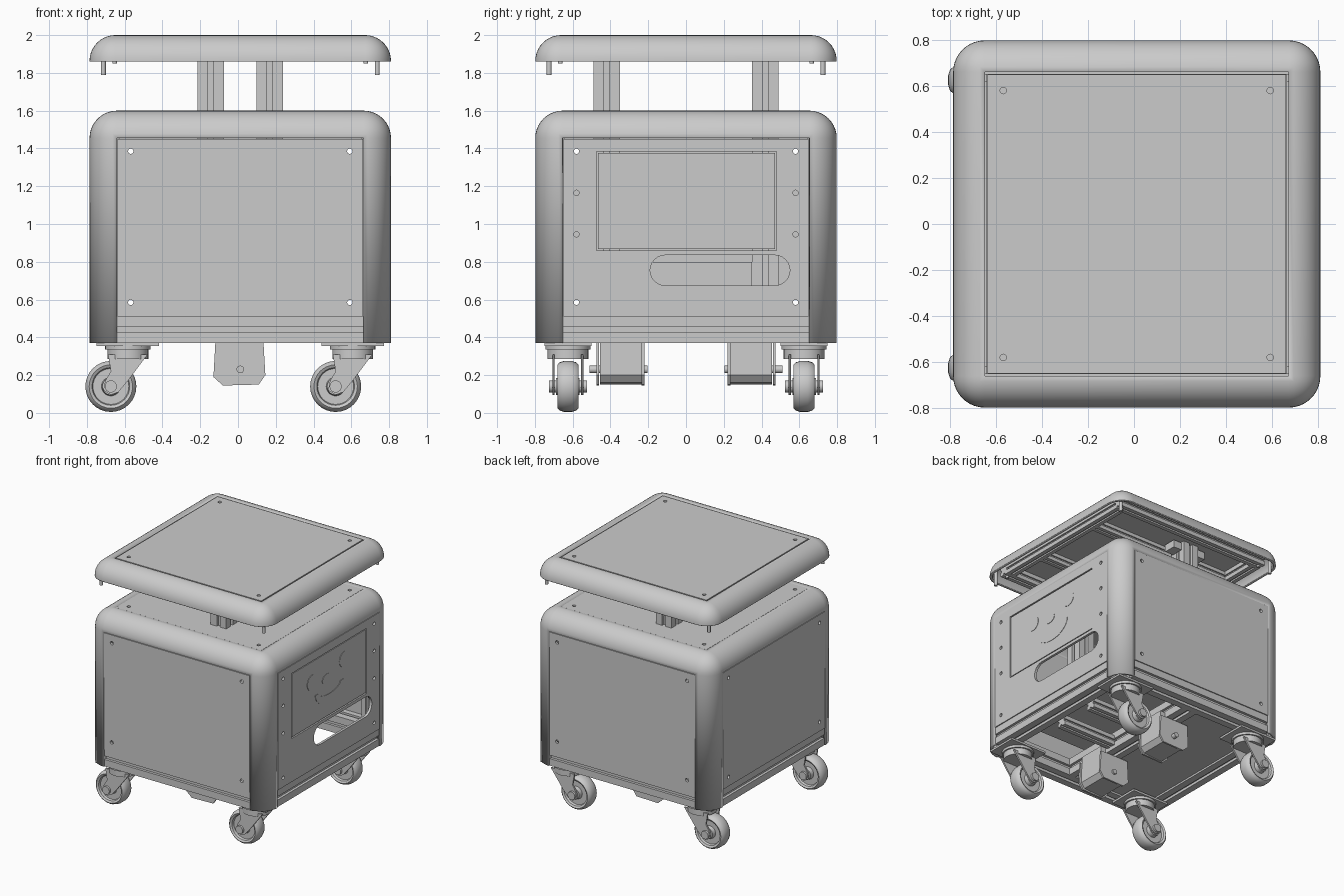
import bpy, bmesh, math
from mathutils import Vector, Matrix

if "Cube" in bpy.data.objects:
    bpy.data.objects.remove(bpy.data.objects["Cube"])

grey = bpy.data.materials.new("plain_grey")
grey.use_nodes = True
GREY = (0.6, 0.6, 0.6, 1)
grey.diffuse_color = GREY
grey.node_tree.nodes["Principled BSDF"].inputs["Base Color"].default_value = GREY

CX = 0.012       # cabinet centre in x
HALF = 0.798     # cabinet half width
R = 0.145        # edge rounding
P = HALF - R     # half width of the flat panels


def finish(name, bm, smooth=True):
    bmesh.ops.recalc_face_normals(bm, faces=bm.faces)
    mesh = bpy.data.meshes.new(name)
    bm.to_mesh(mesh)
    bm.free()
    ob = bpy.data.objects.new(name, mesh)
    bpy.context.collection.objects.link(ob)
    mesh.materials.append(grey)
    if smooth:
        activate(ob)
        bpy.ops.object.shade_smooth_by_angle(angle=math.radians(35))
    return ob


def activate(ob):
    bpy.ops.object.select_all(action='DESELECT')
    ob.select_set(True)
    bpy.context.view_layer.objects.active = ob


def place(axis, u, v, w):
    return {'x': (w, u, v), 'y': (u, w, v), 'z': (u, v, w)}[axis]


def add_prism(bm, pts, axis, a, b):
    lo = [bm.verts.new(place(axis, u, v, a)) for u, v in pts]
    hi = [bm.verts.new(place(axis, u, v, b)) for u, v in pts]
    bm.faces.new(lo)
    bm.faces.new(hi)
    n = len(pts)
    for i in range(n):
        j = (i + 1) % n
        bm.faces.new((lo[i], lo[j], hi[j], hi[i]))


def prism(name, pts, axis, a, b):
    bm = bmesh.new()
    add_prism(bm, pts, axis, a, b)
    return finish(name, bm)


def circle(u, v, r, n=24, rv=None):
    t = [2 * math.pi * i / n for i in range(n)]
    return [(u + r * math.cos(a), v + (rv or r) * math.sin(a)) for a in t]


def rect(u0, u1, v0, v1):
    return [(u0, v0), (u1, v0), (u1, v1), (u0, v1)]


def stadium(u0, u1, v0, v1, n=12):
    r, v = (v1 - v0) / 2, (v0 + v1) / 2
    t = [math.pi * i / n - math.pi / 2 for i in range(n + 1)]
    return ([(u1 - r + r * math.cos(a), v + r * math.sin(a)) for a in t] +
            [(u0 + r - r * math.cos(a), v - r * math.sin(a)) for a in t])


def extrusion(name, axis, u, v, size, a, b):
    # square rail with a slot along each side
    h, s = size / 2, size * 0.1
    pts = []
    for k in range(4):
        c, d = [(1, 0), (0, 1), (-1, 0), (0, -1)][k]
        for x, y in ((h, -h), (h, -s), (h * 0.7, -s), (h * 0.7, s), (h, s)):
            pts.append((u + x * c - y * d, v + x * d + y * c))
    return prism(name, pts, axis, a, b)


def panel(name, outline, holes, axis, a, b):
    # flat plate with holes cut through it
    ob = prism(name, outline, axis, a, b)
    bm = bmesh.new()
    for h in holes:
        add_prism(bm, h, axis, min(a, b) - 0.05, max(a, b) + 0.05)
    cutter = finish("cutter", bm, False)
    cutter.hide_render = True
    mod = ob.modifiers.new("holes", 'BOOLEAN')
    mod.object = cutter
    mod.solver = 'EXACT'
    activate(ob)
    bpy.ops.object.modifier_apply(modifier=mod.name)
    bpy.data.objects.remove(cutter)
    return ob


def shell(name, z0, z1, r):
    # rounded edges only; the flat openings take separate panels
    bm = bmesh.new()
    size = Matrix.Diagonal((2 * HALF, 2 * HALF, z1 - z0, 1))
    bmesh.ops.create_cube(bm, size=1, matrix=Matrix.Translation((CX, 0, (z0 + z1) / 2)) @ size)
    edges = [e for e in bm.edges if max(v.co.z for v in e.verts) > z1 - 0.01]
    bmesh.ops.bevel(bm, geom=edges, offset=r, segments=10, profile=0.5, affect='EDGES')
    bmesh.ops.delete(bm, geom=[f for f in bm.faces if f.calc_area() > 0.5], context='FACES')
    ob = finish(name, bm)
    mod = ob.modifiers.new("thickness", 'SOLIDIFY')
    mod.thickness = 0.02
    mod.offset = -1
    return ob


# Cabinet and lid shells with their top plates
G = P - 0.004
SCREWS = [(CX + sx * 0.58, sy * 0.58) for sx in (-1, 1) for sy in (-1, 1)]
SCREW_HOLES = [circle(u, v, 0.014) for u, v in SCREWS]
shell("cabinet_shell", 0.37, 1.6, R)
shell("lid_shell", 1.86, 2.0, 0.137)
for name, z in (("cabinet_top", 1.598), ("lid_top", 1.998)):
    panel(name, rect(CX - G, CX + G, -G, G), SCREW_HOLES, 'z', z - 0.02, z)

# Side panels
Z0, Z1 = 0.51, 1.451
for name, axis, c, w in (("front_panel", 'y', CX, -HALF), ("back_panel", 'y', CX, HALF),
                         ("right_panel", 'x', 0, CX - HALF)):
    holes = [circle(c + s * 0.58, z, 0.014) for s in (-1, 1) for z in (0.585, 1.385)]
    inner = w + (0.02 if w < 0 else -0.02)
    panel(name, rect(c - G, c + G, Z0, Z1), holes, axis, inner, w)

# Left panel with display opening and slot
X = CX + HALF
holes = [circle(s * 0.58, z, 0.014) for s in (-1, 1) for z in (0.585, 0.945, 1.165, 1.385)]
holes += [rect(-0.475, 0.48, 0.86, 1.385), stadium(-0.19, 0.55, 0.675, 0.835)]
panel("left_panel", rect(-G, G, Z0, Z1), holes, 'x', X - 0.02, X)
prism("display", rect(-0.467, 0.472, 0.868, 1.377), 'x', X - 0.02, X - 0.003)

# Face on the display
for name, pts in (("eye_front", circle(-0.21, 1.21, 0.062)), ("eye_back", circle(0.2, 1.245, 0.062)),
                  ("nose", circle(-0.02, 1.17, 0.06, rv=0.04))):
    prism(name, pts, 'x', X - 0.003, X)
arc = [math.pi * (1 + i / 16) for i in range(17)]
mouth = [(0.01 + 0.18 * math.cos(a), 1.09 + 0.12 * math.sin(a)) for a in arc]
mouth += [(0.01 + 0.14 * math.cos(a), 1.09 + 0.05 * math.sin(a)) for a in reversed(arc)]
prism("mouth", mouth, 'x', X - 0.003, X)

# Base frame rails, corner posts and cross rails
E = 0.14
for s in (-1, 1):
    edge = s * (HALF - 0.008 - E / 2)
    extrusion("base_rail_long", 'x', edge, 0.44, E, CX - P, CX + P)
    extrusion("base_rail_side", 'y', CX + edge, 0.44, E, -P, P)
    extrusion("cross_rail", 'x', s * 0.17, 0.44, 0.08, CX - P + 0.1, CX + P - 0.1)
    for t in (-1, 1):
        extrusion("corner_post", 'z', CX + s * 0.69, t * 0.69, 0.1, 0.375, 1.5)
extrusion("centre_rail", 'y', CX, 0.44, E, -P, P)
prism("floor_plate", rect(CX - P, -0.06, -P, P), 'z', 0.385, 0.4)
prism("shelf", rect(-0.6, 0.45, -0.6, 0.6), 'z', 0.6, 0.62)
prism("control_box", rect(-0.2, 0.3, -0.3, 0.35), 'z', 0.62, 0.8)

# Lift columns, on a diagonal
for x, y in ((0.168, -0.42), (-0.144, 0.42)):
    extrusion("lift_column", 'z', x, y, E, 0.62, 1.94)
    for s in (-1, 1):
        prism("column_bracket", rect(x + s * 0.075, x + s * 0.15, y - 0.05, y + 0.05), 'z', 1.87, 1.93)

# Lid underside frame, plate and locating pins
prism("lid_inner_plate", rect(CX - P, CX + P, -P, P), 'z', 1.945, 1.96)
for s in (-1, 1):
    extrusion("lid_rail_long", 'x', s * 0.66, 1.905, 0.08, CX - 0.7, CX + 0.7)
    extrusion("lid_rail_side", 'y', CX + s * 0.66, 1.905, 0.08, -0.62, 0.62)
    extrusion("lid_cross_rail", 'x', s * 0.3, 1.905, 0.07, CX - 0.62, CX + 0.62)
    for t in (-1, 1):
        prism("lid_pin", circle(CX + s * 0.725, t * 0.725, 0.013, 12), 'z', 1.79, 1.93)
        prism("lid_foot", circle(CX + s * 0.665, t * 0.665, 0.012, 12), 'z', 1.85, 1.87)

# Drive motors below the floor
case = [(-0.11, 0.42), (-0.115, 0.2), (-0.07, 0.15), (0.1, 0.16), (0.13, 0.2), (0.125, 0.42)]
flange = [(-0.12, 0.37), (-0.13, 0.19), (-0.08, 0.145), (0.11, 0.15), (0.145, 0.2), (0.135, 0.37)]
for s in (-1, 1):
    prism("motor_case", case, 'y', s * 0.235, s * 0.455)
    for y in (0.22, 0.46):
        prism("motor_flange", flange, 'y', s * y, s * (y + 0.015))
    prism("motor_shaft", circle(0.012, 0.23, 0.02), 'y', s * 0.205, s * 0.51)


# Casters
def wheel(name, x, y, z):
    bm = bmesh.new()
    half = [(0, 0.062), (0.045, 0.062), (0.05, 0.03), (0.095, 0.03), (0.1, 0.048),
            (0.115, 0.056), (0.127, 0.045), (0.135, 0.02)]
    pts = half + [(r, -w) for r, w in reversed(half)]
    ring = [bm.verts.new((x + r, y + w, z)) for r, w in pts]
    edges = [bm.edges.new(p) for p in zip(ring, ring[1:])]
    bmesh.ops.spin(bm, geom=ring + edges, cent=(x, y, z), axis=(0, 1, 0),
                   angle=2 * math.pi, steps=32, use_duplicate=False)
    bmesh.ops.remove_doubles(bm, verts=bm.verts, dist=0.0005)
    return finish(name, bm)


FORK = [(-0.105, 0.31), (0.105, 0.31), (0.06, 0.25), (0.0, 0.17), (-0.05, 0.11), (-0.09, 0.095),
        (-0.13, 0.12), (-0.12, 0.17), (-0.09, 0.22)]
for x in (CX - 0.595, CX + 0.595):
    for y in (-0.625, 0.625):
        prism("caster_plate", rect(x - 0.165, x + 0.165, y - 0.125, y + 0.125), 'z', 0.355, 0.372)
        prism("caster_swivel", circle(x, y, 0.12, 32), 'z', 0.335, 0.355)
        prism("caster_head", circle(x, y, 0.108, 32), 'z', 0.285, 0.335)
        for s in (-1, 1):
            prism("caster_fork", [(x + u, v) for u, v in FORK], 'y', y + s * 0.07, y + s * 0.083)
        prism("caster_axle", circle(x - 0.09, 0.14, 0.032), 'y', y - 0.1, y + 0.1)
        wheel("caster_wheel", x - 0.09, y, 0.14)
